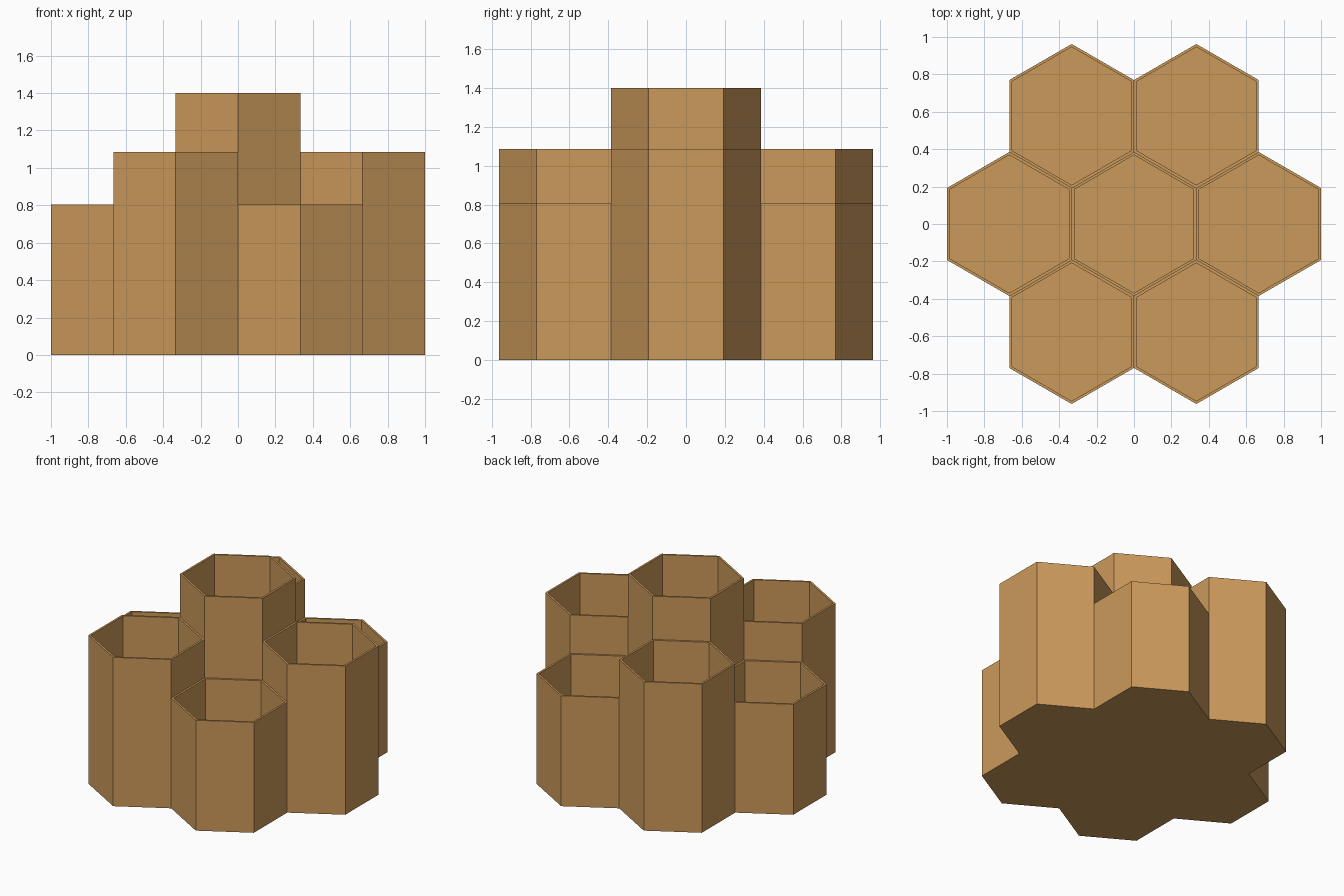
import bpy, bmesh, math

if "Cube" in bpy.data.objects:
    bpy.data.objects.remove(bpy.data.objects["Cube"])

APOTHEM = 1 / 3                      # half the spacing between neighbouring cells
RADIUS = APOTHEM / math.cos(math.pi / 6)
WALL = 0.014

wood = bpy.data.materials.new("warm_tan")
wood.diffuse_color = (0.60, 0.32, 0.105, 1)
wood.use_nodes = True
wood.node_tree.nodes["Principled BSDF"].inputs["Base Color"].default_value = wood.diffuse_color


def hex_cell(name, cx, cy, height):
    """Open-topped hexagonal cup with thin walls and a thin floor."""
    bm = bmesh.new()

    def ring(apothem, z):
        r = apothem / math.cos(math.pi / 6)
        angles = [math.radians(30 + 60 * i) for i in range(6)]
        return [bm.verts.new((r * math.cos(a), r * math.sin(a), z)) for a in angles]

    # outside bottom, outside rim, inside rim, inside floor
    rings = [ring(APOTHEM, 0), ring(APOTHEM, height),
             ring(APOTHEM - WALL, height), ring(APOTHEM - WALL, WALL)]
    for a, b in zip(rings, rings[1:]):
        for i in range(6):
            j = (i + 1) % 6
            bm.faces.new((a[i], a[j], b[j], b[i]))
    bm.faces.new(rings[0][::-1])
    bm.faces.new(rings[-1])
    bmesh.ops.recalc_face_normals(bm, faces=bm.faces)

    mesh = bpy.data.meshes.new(name)
    bm.to_mesh(mesh)
    bm.free()
    mesh.materials.append(wood)
    obj = bpy.data.objects.new(name, mesh)
    obj.location = (cx, cy, 0)
    bpy.context.collection.objects.link(obj)


# tall middle cell
hex_cell("center_cell", 0, 0, 1.40)

# surrounding cells alternate between medium and short
names = ["right", "back_right", "back_left", "left", "front_left", "front_right"]
for i, name in enumerate(names):
    a = math.radians(60 * i)
    hex_cell(name + "_cell", 2 * APOTHEM * math.cos(a), 2 * APOTHEM * math.sin(a),
             0.805 if i % 2 else 1.085)
